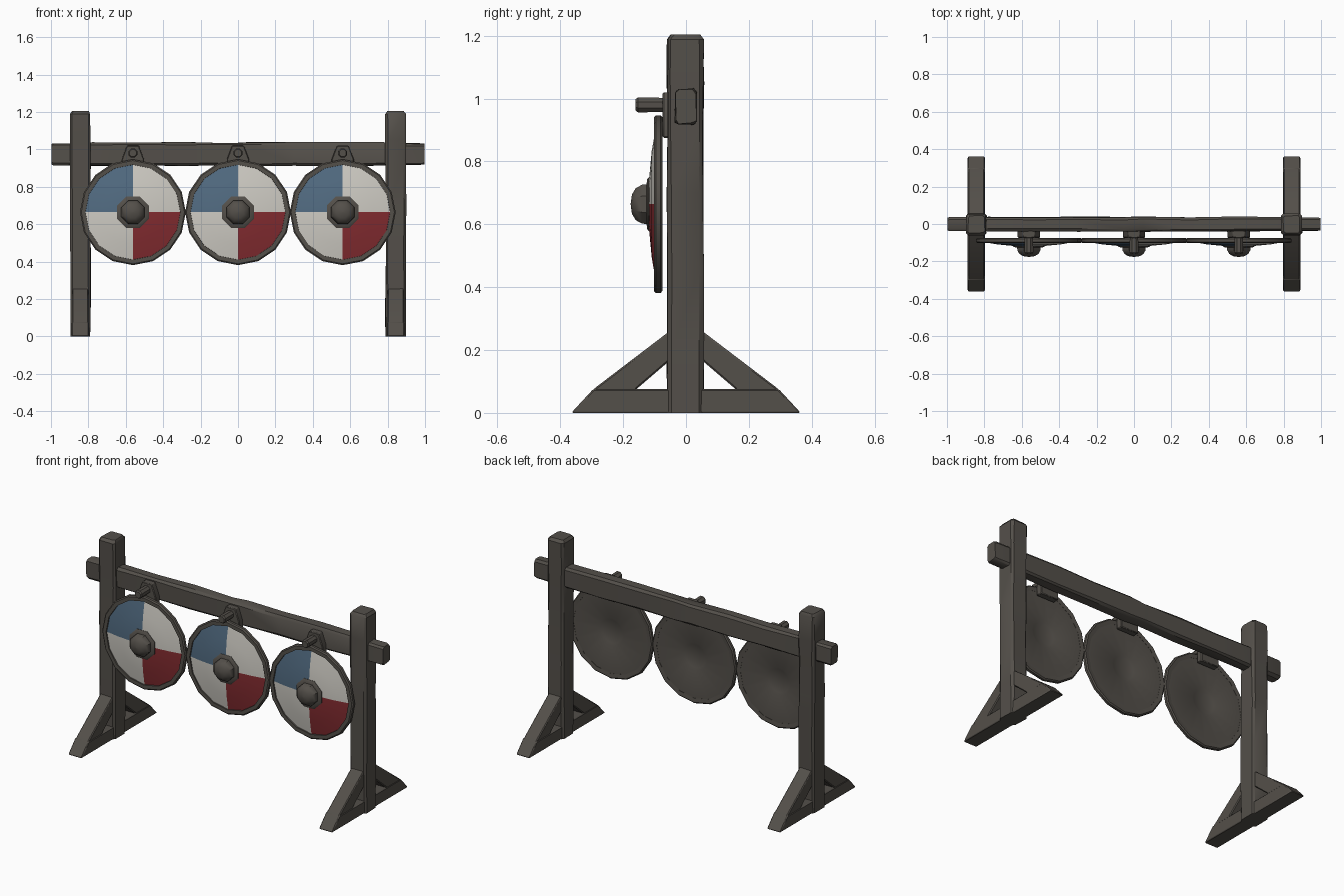
import bpy, bmesh, math, random
from mathutils import Vector

if "Cube" in bpy.data.objects:
    bpy.data.objects.remove(bpy.data.objects["Cube"])

random.seed(4)


def material(name, rgb):
    m = bpy.data.materials.new(name)
    m.diffuse_color = (*rgb, 1)
    m.use_nodes = True
    m.node_tree.nodes["Principled BSDF"].inputs["Base Color"].default_value = m.diffuse_color
    return m


WOOD = material("dark grey brown wood", (0.088, 0.079, 0.068))
WHITE = material("off white paint", (0.62, 0.60, 0.55))
BLUE = material("slate blue paint", (0.085, 0.15, 0.225))
RED = material("deep red paint", (0.23, 0.025, 0.03))


def finish(name, bm, mats, angle=35):
    bmesh.ops.remove_doubles(bm, verts=bm.verts, dist=1e-5)
    bmesh.ops.recalc_face_normals(bm, faces=bm.faces)
    me = bpy.data.meshes.new(name)
    bm.to_mesh(me)
    bm.free()
    ob = bpy.data.objects.new(name, me)
    bpy.context.collection.objects.link(ob)
    for m in mats:
        me.materials.append(m)
    bpy.ops.object.select_all(action='DESELECT')
    ob.select_set(True)
    bpy.context.view_layer.objects.active = ob
    bpy.ops.object.shade_smooth_by_angle(angle=math.radians(angle))
    return ob


def skin(bm, rings, caps=True):
    """Join successive closed rings of verts with quads."""
    for a, b in zip(rings, rings[1:]):
        n = len(a)
        for i in range(n):
            bm.faces.new((a[i], a[(i + 1) % n], b[(i + 1) % n], b[i]))
    if caps:
        bm.faces.new(rings[0])
        bm.faces.new(rings[-1])


def timber(name, place, half_a, half_b, stations, wobble=0.003):
    """Rough-hewn beam: chamfered rectangle lofted through (position, scale)."""
    c = 0.012
    a, b = half_a, half_b
    section = [(a, b - c), (a - c, b), (-a + c, b), (-a, b - c),
               (-a, -b + c), (-a + c, -b), (a - c, -b), (a, -b + c)]
    bm = bmesh.new()
    rings = []
    for t, s in stations:
        j = lambda: random.uniform(-wobble, wobble)
        rings.append([bm.verts.new(place(p * s + j(), q * s + j(), t))
                      for p, q in section])
    skin(bm, rings)
    return finish(name, bm, [WOOD])


def prism(name, profile, place, lo, hi, bevel=0.005):
    """Extrude a 2D profile from lo to hi."""
    bm = bmesh.new()
    skin(bm, [[bm.verts.new(place(p, q, t)) for p, q in profile] for t in (lo, hi)])
    ob = finish(name, bm, [WOOD])
    mod = ob.modifiers.new("worn edges", 'BEVEL')
    mod.width = bevel
    mod.segments = 1
    return ob


def lathe(name, cx, cz, profile, n, mats, turn=0.0, closed=False, rule=None):
    """Turn (radius, y) points round an axis along y."""
    bm = bmesh.new()
    rings = []
    for r, y in profile:
        rings.append([bm.verts.new((cx + r * math.cos(turn + math.tau * i / n), y,
                                    cz + r * math.sin(turn + math.tau * i / n)))
                      for i in range(n)])
    skin(bm, rings + rings[:1] if closed else rings, caps=not closed)
    if rule:
        for f in bm.faces:
            m = f.calc_center_median()
            f.material_index = rule(m.x - cx, m.z - cz)
    return finish(name, bm, mats)


def along_x(p, q, t): return Vector((t, p, q))
def along_y(p, q, t): return Vector((p, t, q))
def along_z(p, q, t): return Vector((p, q, t))


# End frames: post, foot and two braces on each side
for side, label in ((-1, "left"), (1, "right")):
    cx = side * 0.843
    timber(label + "_post", lambda p, q, t: Vector((cx + p, q - 0.002, t)), 0.055, 0.058,
           [(0, 0.98), (0.2, 1), (0.45, 0.98), (0.7, 1), (0.92, 0.98), (1.05, 1),
            (1.188, 0.99), (1.204, 0.8)], 0.0025)
    prism(label + "_foot", [(-0.365, 0), (0.365, 0), (0.295, 0.076), (-0.295, 0.076)],
          along_x, cx - 0.046, cx + 0.046)
    for d, where in ((-1, "front"), (1, "back")):
        prism(f"{label}_{where}_brace",
              [(d * 0.03, 0.277), (d * 0.03, 0.185), (d * 0.155, 0.078),
               (d * 0.17, 0.05), (d * 0.31, 0.05), (d * 0.29, 0.079)],
              along_x, cx - 0.043, cx + 0.043)

# Cross beam, thinner where its ends pass through the posts
timber("cross_beam", lambda p, q, t: Vector((t, p - 0.001, q + 0.974)), 0.038, 0.063,
       [(-0.998, 0.84), (-0.985, 0.93), (-0.8, 0.93), (-0.78, 1), (-0.55, 0.97), (-0.3, 1.01),
        (-0.05, 0.97), (0.05, 1.02), (0.3, 0.98), (0.55, 1.01), (0.78, 0.98), (0.8, 0.92),
        (0.985, 0.92), (0.998, 0.84)])


def quarter(dx, dz):
    if dx < 0 and dz > 0:
        return 1
    return 2 if dx > 0 and dz < 0 else 0


# Three round shields, each on a bracket and peg
CZ = 0.664
for cx, label in ((-0.562, "left"), (0, "middle"), (0.56, "right")):
    lathe(label + "_shield_rim", cx, CZ,
          [(0.252, -0.078), (0.276, -0.075), (0.283, -0.081), (0.283, -0.096),
           (0.276, -0.102), (0.254, -0.102)], 16, [WOOD], closed=True)
    # painted front, slightly domed, in quarters
    lathe(label + "_shield_face", cx, CZ,
          [(0.256, -0.09), (0.256, -0.094), (0.17, -0.109), (0.075, -0.118)],
          16, [WHITE, BLUE, RED], rule=quarter)
    # plain wooden back with a shallow hollow behind the boss
    lathe(label + "_shield_back", cx, CZ,
          [(0.256, -0.091), (0.256, -0.079), (0.085, -0.082), (0.07, -0.089)], 16, [WOOD])
    lathe(label + "_boss_flange", cx, CZ,
          [(0.092, -0.108), (0.092, -0.119), (0.085, -0.124), (0.06, -0.126)],
          8, [WOOD], turn=math.pi / 8)
    lathe(label + "_boss_dome", cx, CZ,
          [(0.068, -0.12), (0.067, -0.14), (0.055, -0.16), (0.033, -0.172), (0.002, -0.176)],
          8, [WOOD], turn=math.pi / 8)
    # bracket plate on the beam, and the peg through it
    prism(label + "_bracket", [(cx - 0.032, 1.02), (cx + 0.032, 1.02), (cx + 0.06, 0.945),
                               (cx + 0.06, 0.875), (cx - 0.06, 0.875), (cx - 0.06, 0.945)],
          along_y, -0.074, -0.034, 0.004)
    lathe(label + "_peg", cx, 0.98,
          [(0.024, -0.06), (0.026, -0.152), (0.02, -0.16)], 8, [WOOD], turn=math.pi / 8)
